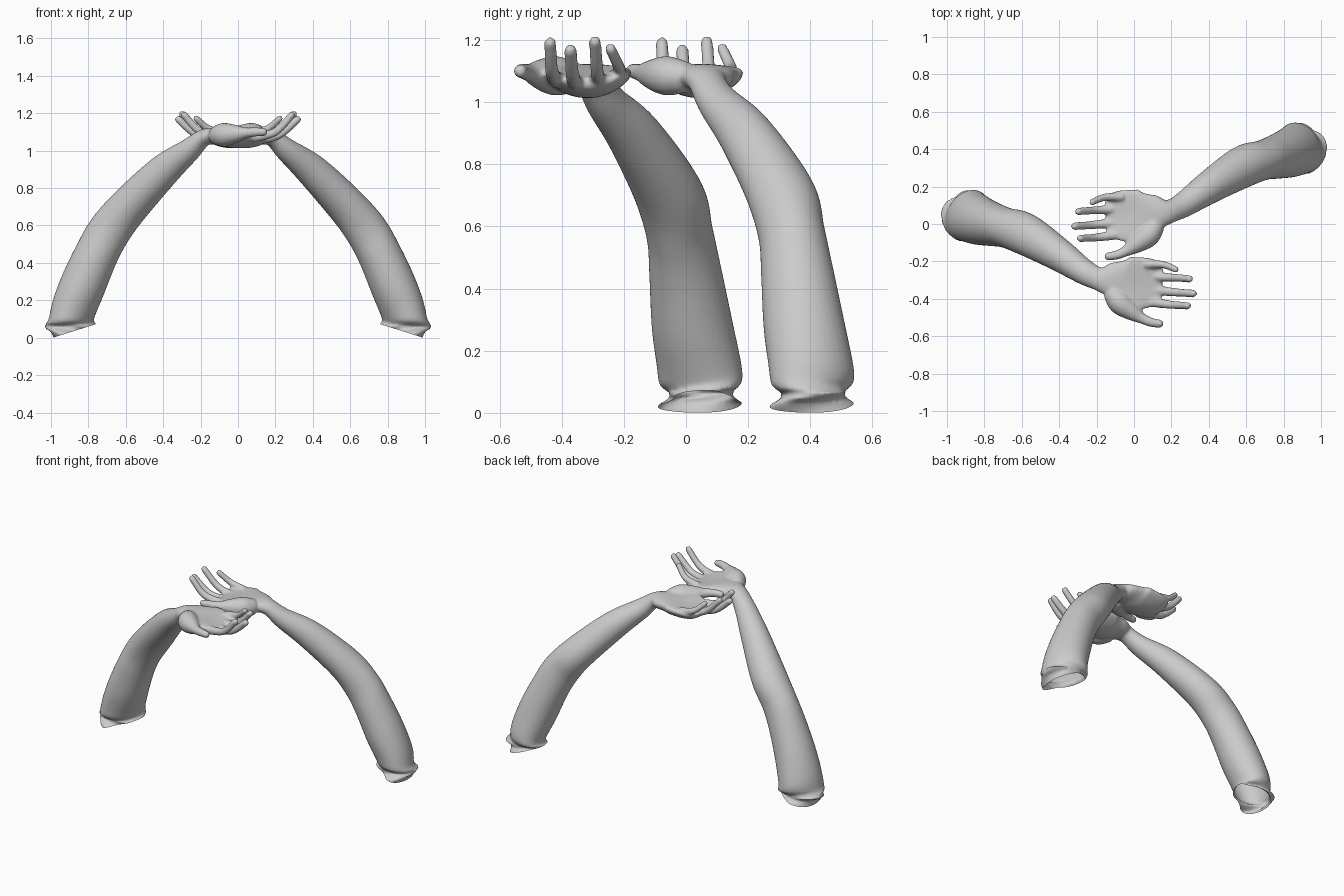
import bpy, bmesh, math
from mathutils import Vector

if "Cube" in bpy.data.objects:
    bpy.data.objects.remove(bpy.data.objects["Cube"])

UP = Vector((0, 0, 1))


def catmull(rows, steps):
    """Smoothly interpolate rows of numbers."""
    out = []
    n = len(rows)
    for i in range(n - 1):
        a, b, c, d = rows[max(i - 1, 0)], rows[i], rows[i + 1], rows[min(i + 2, n - 1)]
        for s in range(steps):
            t = s / steps
            out.append([0.5 * (2 * q + (r - p) * t + (2 * p - 5 * q + 4 * r - e) * t * t
                               + (3 * q - p - 3 * r + e) * t ** 3)
                        for p, q, r, e in zip(a, b, c, d)])
    out.append(list(rows[-1]))
    return out


def loft(bm, stations, steps=6, sides=32):
    """Closed tube through (x, y, z, half width, half thickness, cup)."""
    rows = catmull(stations, steps)
    rings = []
    for i, (x, y, z, w, h, cup) in enumerate(rows):
        tan = Vector(rows[min(i + 1, len(rows) - 1)][:3]) - Vector(rows[max(i - 1, 0)][:3])
        tan.normalize()
        u = UP.cross(tan).normalized()
        v = tan.cross(u)
        ring = []
        for k in range(sides):
            a = 2 * math.pi * k / sides
            p = Vector((x, y, z)) + u * w * math.cos(a) + v * h * math.sin(a)
            p.z += cup * (math.cos(a) ** 2 - 0.3)
            ring.append(bm.verts.new(p))
        rings.append(ring)
    for r0, r1 in zip(rings, rings[1:]):
        for k in range(sides):
            j = (k + 1) % sides
            bm.faces.new((r0[k], r0[j], r1[j], r1[k]))
    bm.faces.new(rings[0][::-1])
    bm.faces.new(rings[-1])


def digit(bm, path):
    """Round finger through (x, y, z, radius) with a domed tip."""
    rows = [(x, y, z, r, r, 0) for x, y, z, r in path]
    loft(bm, rows, 5, 16)
    x, y, z, r = path[-1]
    geo = bmesh.ops.create_uvsphere(bm, u_segments=16, v_segments=10, radius=r)
    bmesh.ops.translate(bm, verts=geo["verts"], vec=(x, y, z))


bm = bmesh.new()
# upper arm, forearm, wrist and cupped palm
loft(bm, [
    (-0.895, 0.05, -0.07, 0.150, 0.085, 0),
    (-0.892, 0.05, 0.03, 0.148, 0.098, 0),
    (-0.885, 0.045, 0.13, 0.142, 0.113, 0),
    (-0.830, 0.02, 0.28, 0.132, 0.122, 0),
    (-0.755, -0.002, 0.45, 0.117, 0.117, 0),
    (-0.685, -0.02, 0.575, 0.107, 0.115, 0),
    (-0.580, -0.055, 0.705, 0.112, 0.105, 0),
    (-0.400, -0.165, 0.890, 0.088, 0.089, 0),
    (-0.265, -0.257, 1.000, 0.068, 0.063, 0),
    (-0.185, -0.294, 1.068, 0.064, 0.046, 0),
    (-0.120, -0.302, 1.080, 0.100, 0.046, 0.01),
    (-0.040, -0.320, 1.075, 0.142, 0.050, 0.03),
    (0.050, -0.315, 1.066, 0.138, 0.042, 0.035),
    (0.115, -0.318, 1.064, 0.124, 0.030, 0.025),
    (0.150, -0.320, 1.068, 0.095, 0.014, 0.015)])
# thumb
digit(bm, [(-0.12, -0.36, 1.08, 0.05), (-0.075, -0.42, 1.085, 0.064),
           (-0.01, -0.47, 1.09, 0.048), (0.04, -0.503, 1.095, 0.030),
           (0.09, -0.525, 1.10, 0.025), (0.137, -0.533, 1.10, 0.022)])
# four fingers: base, knuckle, tip
for base, mid, tip, r in [
        ((0.08, -0.415, 1.07), (0.20, -0.432, 1.10), (0.287, -0.437, 1.190), 0.022),
        ((0.08, -0.350, 1.06), (0.21, -0.364, 1.08), (0.317, -0.372, 1.166), 0.023),
        ((0.08, -0.280, 1.06), (0.20, -0.286, 1.10), (0.297, -0.293, 1.194), 0.022),
        ((0.06, -0.215, 1.09), (0.155, -0.217, 1.115), (0.223, -0.243, 1.172), 0.020)]:
    digit(bm, [(*base, r * 1.25), (*mid, r), (*tip, r * 0.9)])
bmesh.ops.recalc_face_normals(bm, faces=bm.faces)

mesh = bpy.data.meshes.new("left_arm")
bm.to_mesh(mesh)
bm.free()
left = bpy.data.objects.new("left_arm", mesh)
bpy.context.collection.objects.link(left)

# fuse the parts into one soft skin
rem = left.modifiers.new("fuse", 'REMESH')
rem.mode = 'VOXEL'
rem.voxel_size = 0.008
smo = left.modifiers.new("soften", 'SMOOTH')
smo.factor = 0.5
smo.iterations = 5
skin = bpy.data.meshes.new_from_object(left.evaluated_get(bpy.context.evaluated_depsgraph_get()))
left.modifiers.clear()

# cut the shoulder end open along a tilted plane
bm = bmesh.new()
bm.from_mesh(skin)
bmesh.ops.bisect_plane(bm, geom=bm.verts[:] + bm.edges[:] + bm.faces[:], dist=1e-5,
                       plane_co=(-0.98, 0, 0.003), plane_no=(-0.30, 0, 0.95), clear_inner=True)
for f in bm.faces:
    f.smooth = True
bm.to_mesh(skin)
left.data = skin

# mirrored arm set further back
for v in bm.verts:
    v.co.x *= -1
    v.co.y += 0.36
bmesh.ops.reverse_faces(bm, faces=bm.faces)
other = bpy.data.meshes.new("right_arm")
bm.to_mesh(other)
bm.free()
bpy.context.collection.objects.link(bpy.data.objects.new("right_arm", other))
